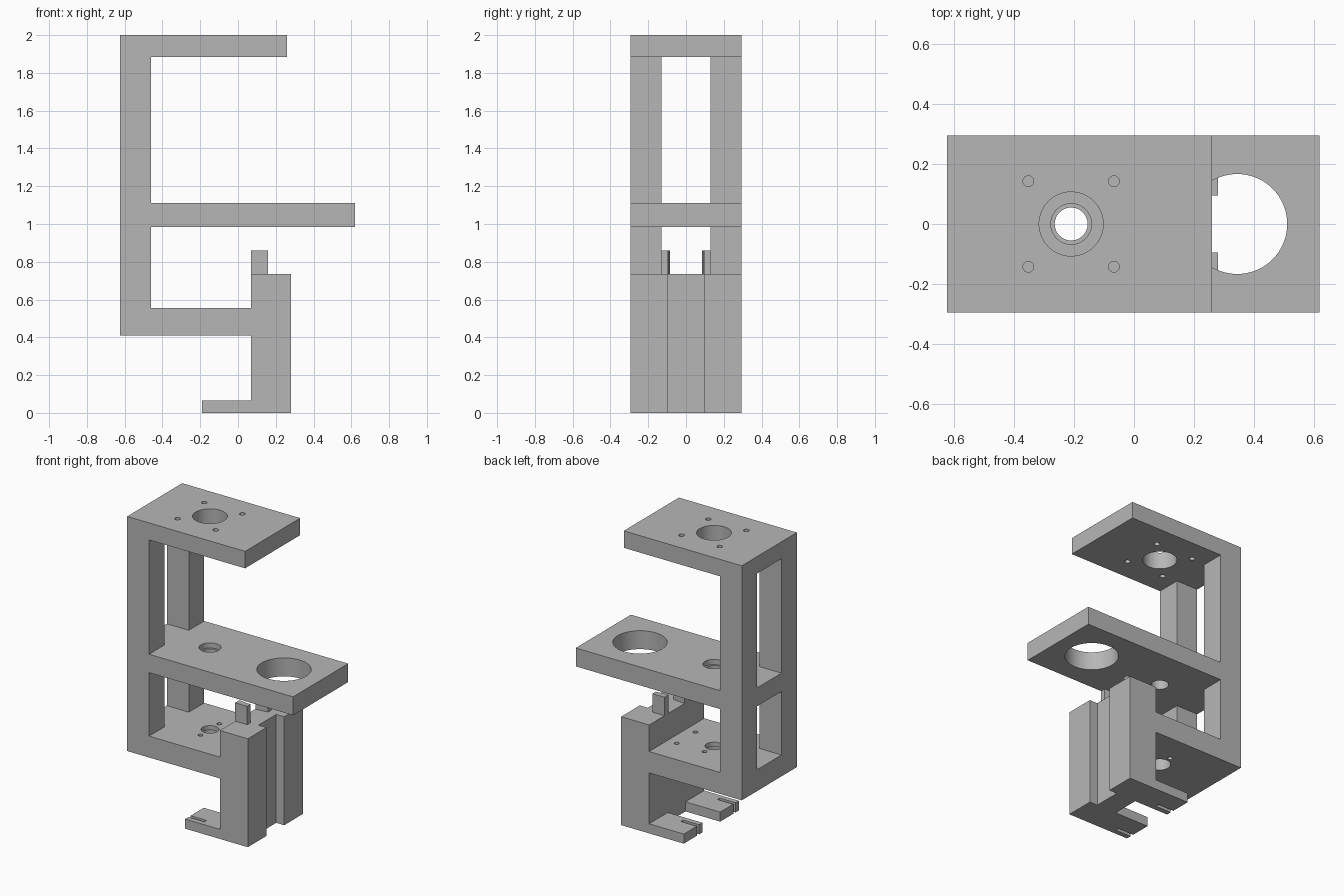
import bpy, bmesh, math

if "Cube" in bpy.data.objects:
    bpy.data.objects.remove(bpy.data.objects["Cube"], do_unlink=True)

grey = bpy.data.materials.new("plain grey")
grey.use_nodes = True
grey.diffuse_color = (0.47, 0.47, 0.47, 1)
grey.node_tree.nodes["Principled BSDF"].inputs["Base Color"].default_value = (0.47, 0.47, 0.47, 1)

HALF = 0.295                 # half width of the whole bracket
SHAFT_X = -0.21              # axis of the shaft holes


def prism(name, profile, low, high, axis="z"):
    """Extrude a flat profile: xy along z, or xz along y."""
    bm = bmesh.new()
    place = (lambda a, b: (a, b, low)) if axis == "z" else (lambda a, b: (a, low, b))
    face = bm.faces.new([bm.verts.new(place(a, b)) for a, b in profile])
    new = bmesh.ops.extrude_face_region(bm, geom=[face])["geom"]
    d = high - low
    bmesh.ops.translate(bm, verts=[v for v in new if isinstance(v, bmesh.types.BMVert)],
                        vec=(0, 0, d) if axis == "z" else (0, d, 0))
    bmesh.ops.recalc_face_normals(bm, faces=bm.faces)
    mesh = bpy.data.meshes.new(name)
    bm.to_mesh(mesh)
    bm.free()
    mesh.materials.append(grey)
    ob = bpy.data.objects.new(name, mesh)
    bpy.context.collection.objects.link(ob)
    return ob


def rect(x0, x1, y0, y1):
    return [(x0, y0), (x1, y0), (x1, y1), (x0, y1)]


def circle(x, y, r, n):
    return [(x + r * math.cos(math.tau * i / n), y + r * math.sin(math.tau * i / n))
            for i in range(n)]


def activate(ob):
    bpy.ops.object.select_all(action="DESELECT")
    ob.select_set(True)
    bpy.context.view_layer.objects.active = ob


def cut(ob, profile, low, high):
    cutter = prism("cutter", profile, low, high)
    cutter.hide_render = True
    mod = ob.modifiers.new("cut", "BOOLEAN")
    mod.operation, mod.solver, mod.object = "DIFFERENCE", "EXACT", cutter
    activate(ob)
    bpy.ops.object.modifier_apply(modifier=mod.name)
    bpy.data.objects.remove(cutter, do_unlink=True)


# Frame: back posts with three shelves, one side profile
frame = prism("frame", [
    (-0.625, 0.41), (0.07, 0.41), (0.07, 0.555), (-0.46, 0.555),
    (-0.46, 0.985), (0.62, 0.985), (0.62, 1.11), (-0.46, 1.11),
    (-0.46, 1.885), (0.26, 1.885), (0.26, 2.0), (-0.625, 2.0)], -HALF, HALF, "y")

# Windows between the two posts
for low, high in ((0.555, 0.985), (1.11, 1.885)):
    cut(frame, rect(-0.7, -0.4, -0.13, 0.13), low, high)

# Top shelf: centre hole and four screw holes
cut(frame, circle(SHAFT_X, 0, 0.107, 64), 1.8, 2.1)
for dx in (-0.143, 0.143):
    for y in (-0.143, 0.143):
        cut(frame, circle(SHAFT_X + dx, y, 0.018, 24), 1.8, 2.1)

# Middle shelf: large hole and stepped shaft hole
cut(frame, circle(0.345, 0, 0.167, 72), 0.9, 1.2)
cut(frame, circle(SHAFT_X, 0, 0.055, 48), 0.9, 1.2)
cut(frame, circle(SHAFT_X, 0, 0.068, 48), 1.075, 1.2)

# Bottom shelf: shaft hole, wider underneath, and four screw holes
cut(frame, circle(SHAFT_X, 0, 0.055, 48), 0.35, 0.6)
cut(frame, circle(SHAFT_X, 0, 0.068, 48), 0.35, 0.525)
for x in (SHAFT_X, 0.0):
    for y in (-0.1, 0.1):
        cut(frame, circle(x, y, 0.016, 24), 0.35, 0.6)
activate(frame)
bpy.ops.object.shade_smooth_by_angle(angle=math.radians(30))

# Front block with a shallow vertical channel
prism("front_block", [
    (0.07, -HALF), (0.28, -HALF), (0.28, -0.095), (0.22, -0.095),
    (0.22, 0.095), (0.28, 0.095), (0.28, HALF), (0.07, HALF)], 0, 0.735)

# Tabs on top of the block, slightly tapered inside
for side, s in (("right", -1), ("left", 1)):
    prism(side + "_tab", [(0.07, s * 0.13), (0.16, s * 0.13),
                          (0.16, s * 0.095), (0.07, s * 0.085)], 0.735, 0.86)

# Slotted feet behind the block, two equal copies
for side, y in (("right", -HALF), ("left", 0.095)):
    prism(side + "_foot", [
        (0.07, y), (-0.19, y), (-0.19, y + 0.035), (-0.07, y + 0.035),
        (-0.07, y + 0.06), (-0.19, y + 0.06), (-0.19, y + 0.2), (0.07, y + 0.2)], 0, 0.065)
